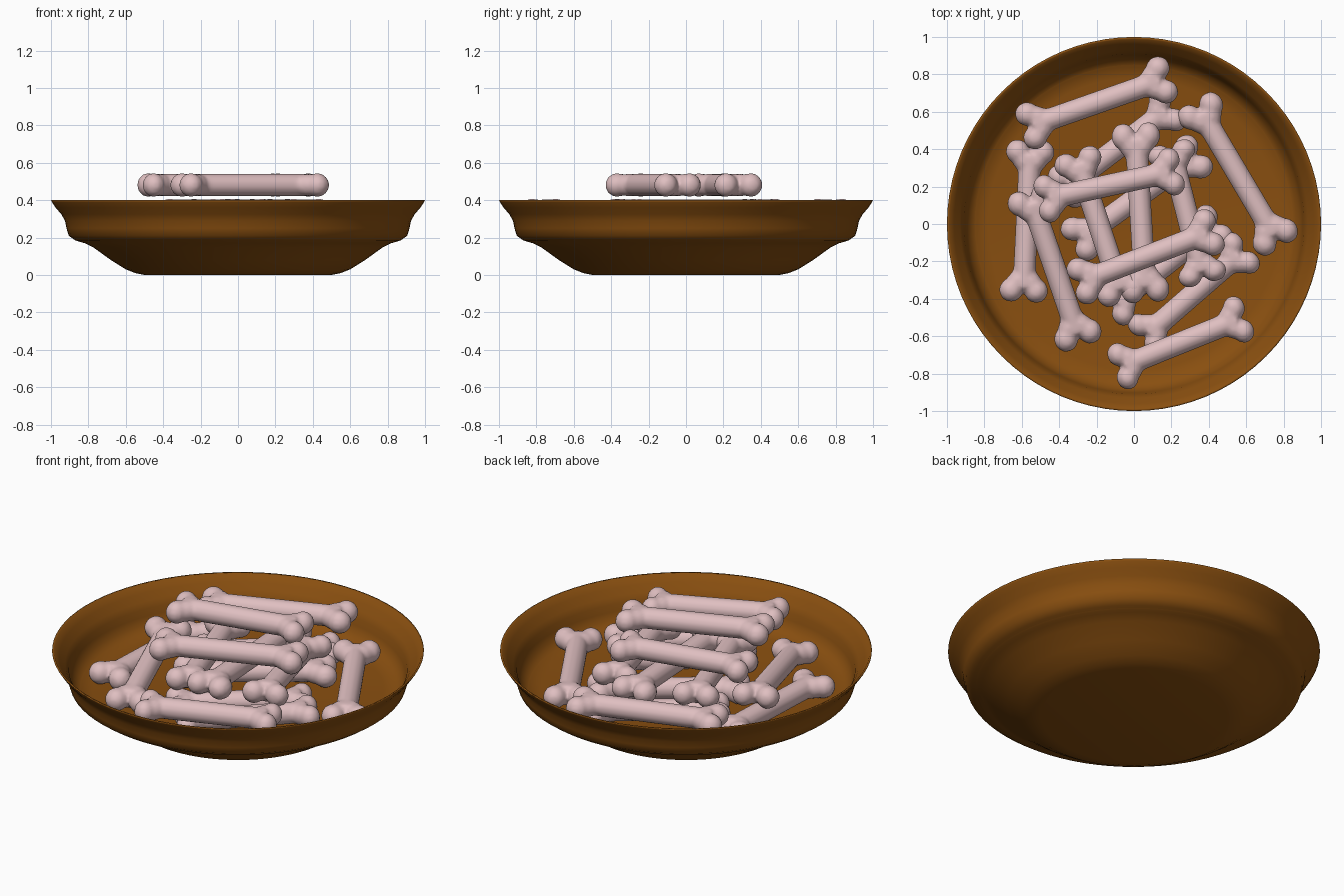
import bpy, bmesh, math
from mathutils import Vector, Matrix

if "Cube" in bpy.data.objects:
    bpy.data.objects.remove(bpy.data.objects["Cube"])


def material(name, rgb):
    m = bpy.data.materials.new(name)
    m.diffuse_color = (*rgb, 1)
    m.use_nodes = True
    m.node_tree.nodes["Principled BSDF"].inputs["Base Color"].default_value = m.diffuse_color
    return m


brown = material("brown glaze", (0.25, 0.078, 0.005))
pink = material("pale pink bone", (0.74, 0.52, 0.53))


def add_object(name, mesh):
    ob = bpy.data.objects.new(name, mesh)
    bpy.context.collection.objects.link(ob)
    return ob


# Bowl: one lathe profile, outside first, then over the rim to the inside
profile = [(0, 0), (0.50, 0), (0.55, 0.01), (0.60, 0.03), (0.68, 0.08), (0.77, 0.145),
           (0.82, 0.17), (0.87, 0.185), (0.905, 0.21), (0.917, 0.25), (0.925, 0.29),
           (0.945, 0.325), (0.975, 0.36), (0.995, 0.39), (1.0, 0.4),
           (0.988, 0.398), (0.962, 0.36), (0.93, 0.325), (0.91, 0.29), (0.902, 0.25),
           (0.885, 0.21), (0.85, 0.178), (0.78, 0.165), (0, 0.16)]
bm = bmesh.new()
verts = [bm.verts.new((r, 0, z)) for r, z in profile]
edges = [bm.edges.new(p) for p in zip(verts, verts[1:])]
bmesh.ops.spin(bm, geom=verts + edges, cent=(0, 0, 0), axis=(0, 0, 1),
               angle=math.tau, steps=80, use_duplicate=False)
bmesh.ops.remove_doubles(bm, verts=bm.verts, dist=0.0005)
bmesh.ops.recalc_face_normals(bm, faces=bm.faces)
for f in bm.faces:
    f.smooth = True
bowl_mesh = bpy.data.meshes.new("bowl")
bm.to_mesh(bowl_mesh)
bm.free()
bowl_mesh.materials.append(brown)
add_object("bowl", bowl_mesh)

# Master bone: shaft and four knobs fused into one smooth skin
LENGTH = 0.73
bm = bmesh.new()
bmesh.ops.create_cone(bm, cap_ends=True, segments=24, radius1=0.06, radius2=0.06,
                      depth=LENGTH - 0.02, matrix=Matrix.Rotation(math.pi / 2, 4, 'Y'))
for sx in (-1, 1):
    for sy in (-1, 1):
        bmesh.ops.create_uvsphere(bm, u_segments=24, v_segments=16, radius=0.064,
                                  matrix=Matrix.Translation((sx * LENGTH / 2, sy * 0.067, 0)))
        # neck leading from the shaft out to each knob
        bmesh.ops.create_uvsphere(bm, u_segments=24, v_segments=16, radius=0.06,
                                  matrix=Matrix.Translation((sx * (LENGTH / 2 - 0.045), sy * 0.032, 0)))
raw = bpy.data.meshes.new("bone_raw")
bm.to_mesh(raw)
bm.free()
helper = add_object("bone_helper", raw)
remesh = helper.modifiers.new("fuse", 'REMESH')
remesh.mode = 'VOXEL'
remesh.voxel_size = 0.014
smooth = helper.modifiers.new("soften", 'SMOOTH')
smooth.iterations = 4
bpy.context.view_layer.update()
bone_mesh = bpy.data.meshes.new_from_object(
    helper.evaluated_get(bpy.context.evaluated_depsgraph_get()))
bpy.data.objects.remove(helper)
bone_mesh.materials.clear()
bone_mesh.materials.append(pink)
for p in bone_mesh.polygons:
    p.use_smooth = True


def bone(name, a, b):
    """Place a bone with its two knob pairs centred on a and b."""
    a, b = Vector(a), Vector(b)
    d = b - a
    ob = add_object(name, bone_mesh)
    ob.location = (a + b) / 2
    ob.rotation_euler = (0, -math.asin(d.z / d.length), math.atan2(d.y, d.x))
    ob.scale.x = d.length / LENGTH


T, M, B = 0.481, 0.345, 0.228   # heights of the three layers
pile = [
    # top pair
    ("top_bone", (-0.465, 0.135, T), (0.20, 0.28, T)),
    ("top_bone", (-0.275, -0.305, T), (0.40, -0.045, T)),
    # middle layer
    ("middle_bone", (0.01, 0.47, M), (0.06, -0.35, M)),
    ("middle_bone", (-0.30, 0.335, M), (-0.07, -0.36, M)),
    ("middle_bone", (0.20, 0.38, M), (0.365, -0.265, M)),
    ("middle_bone", (-0.55, 0.525, 0.335), (0.15, 0.77, M)),
    ("middle_bone", (-0.06, -0.76, M), (0.56, -0.51, 0.335)),
    # bottom layer
    ("bottom_bone", (0.355, 0.605, 0.26), (0.755, -0.07, 0.24)),
    ("bottom_bone", (-0.555, 0.385, B), (-0.59, -0.355, B)),
    ("bottom_bone", (-0.55, 0.13, 0.33), (-0.30, -0.595, 0.25)),
    ("bottom_bone", (0.07, -0.59, B), (0.57, -0.155, 0.25)),
    ("bottom_bone", (-0.29, -0.08, B), (0.32, 0.36, B)),
    ("bottom_bone", (-0.36, 0.20, B), (0.18, 0.61, B)),
    ("bottom_bone", (-0.10, -0.43, B), (0.43, -0.01, B)),
]
for i, (name, a, b) in enumerate(pile, 1):
    bone(f"{name}_{i}", a, b)
